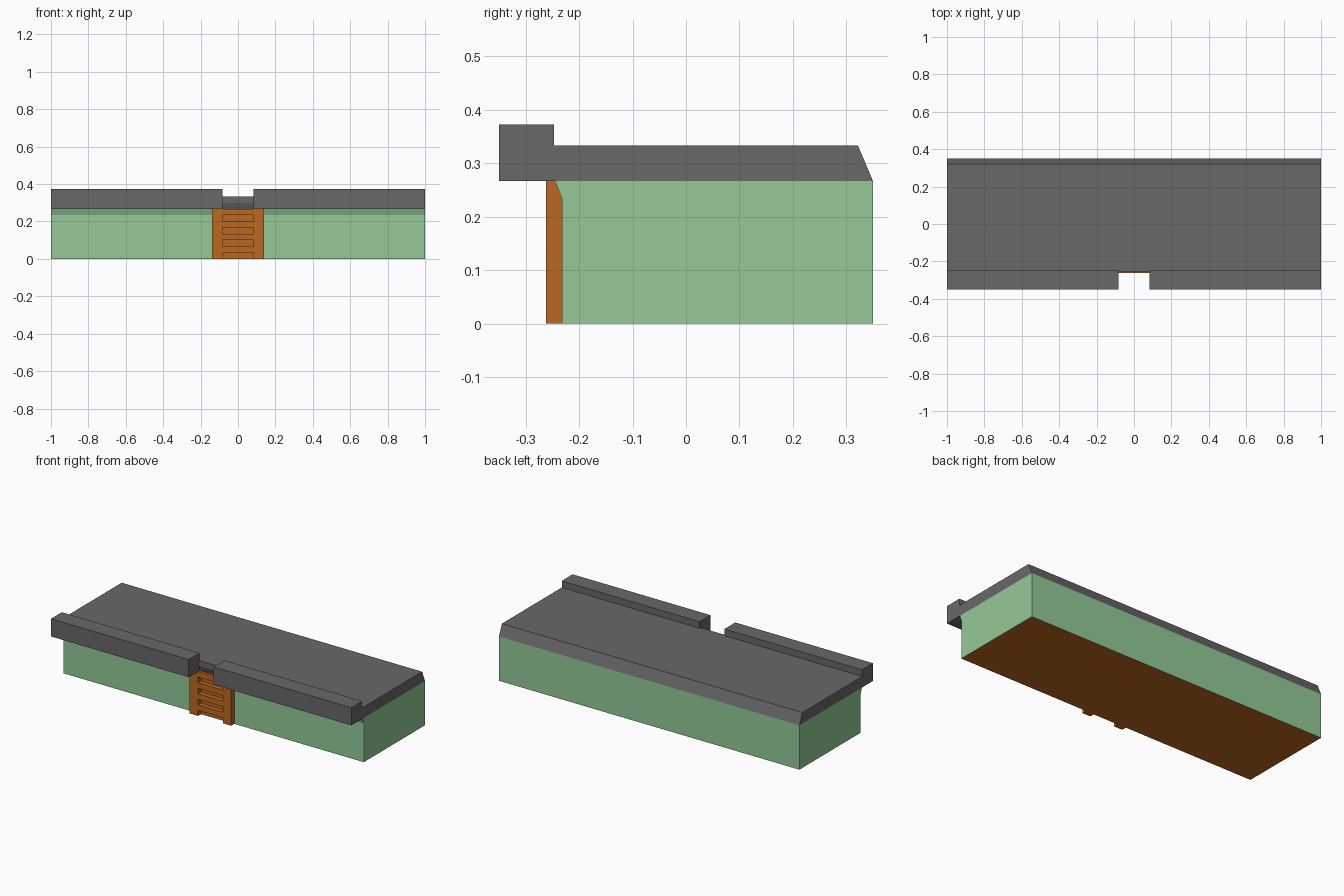
import bpy, bmesh

cube = bpy.data.objects.get("Cube")
if cube:
    bpy.data.objects.remove(cube, do_unlink=True)


def material(name, rgb):
    m = bpy.data.materials.new(name)
    m.use_nodes = True
    colour = (*rgb, 1.0)
    m.diffuse_color = colour
    m.node_tree.nodes["Principled BSDF"].inputs["Base Color"].default_value = colour
    return m


GREY = material("dark grey", (0.138, 0.138, 0.138))
GREEN = material("pale green", (0.292, 0.584, 0.309))
BROWN = material("orange brown", (0.497, 0.140, 0.015))


def prism(name, profiles, half, mats):
    """Extrude closed (y, z) profiles along x from -half to half."""
    bm = bmesh.new()
    for profile in profiles:
        face = bm.faces.new([bm.verts.new((-half, y, z)) for y, z in profile])
        ext = bmesh.ops.extrude_face_region(bm, geom=[face])["geom"]
        verts = [v for v in ext if isinstance(v, bmesh.types.BMVert)]
        bmesh.ops.translate(bm, verts=verts, vec=(2 * half, 0, 0))
    bmesh.ops.recalc_face_normals(bm, faces=bm.faces)
    mesh = bpy.data.meshes.new(name)
    bm.to_mesh(mesh)
    bm.free()
    obj = bpy.data.objects.new(name, mesh)
    bpy.context.collection.objects.link(obj)
    for m in mats:
        mesh.materials.append(m)
    return obj


def rect(y0, y1, z0, z1):
    return [(y0, z0), (y1, z0), (y1, z1), (y0, z1)]


def cut(obj, cutter):
    cutter.hide_render = True
    mod = obj.modifiers.new("cut", "BOOLEAN")
    mod.operation = "DIFFERENCE"
    mod.solver = "EXACT"
    mod.object = cutter
    bpy.context.view_layer.objects.active = obj
    bpy.ops.object.modifier_apply(modifier=mod.name)
    bpy.data.objects.remove(cutter, do_unlink=True)


WALL, EAVE, BACK = -0.232, -0.245, 0.35
STEP = 0.2667 / 8          # height of one rung or gap
TOP = 8 * STEP
ROOF, PARAPET, INNER = 0.333, 0.373, -0.247
NOTCH = 0.083

# Body, flared below the roof, with a brown underside
body = prism("body", [[(WALL, 0), (WALL, 7 * STEP), (EAVE, TOP),
                       (BACK, TOP), (BACK, 0)]], 1.0, [GREEN, BROWN])
for p in body.data.polygons:
    p.material_index = 1 if p.normal.z < -0.9 else 0

# Roof with front parapet and bevelled back edge
roof = prism("roof", [[(-BACK, TOP), (-BACK, PARAPET), (INNER, PARAPET),
                       (INNER, ROOF), (0.322, ROOF), (BACK, TOP)]], 1.0, [GREY])

# Gap in the parapet above the ladder, following the flared wall
cut(roof, prism("notch_cutter", [[
    (-0.4, 0.2), (-0.4, 0.45), (INNER, 0.45), (INNER, ROOF), (-0.257, ROOF),
    (-0.257, 9 * STEP), (EAVE, TOP), (-0.2193, 0.2)]], NOTCH, [GREY]))

# Ladder with recessed gaps between the rungs
ladder = prism("ladder", [rect(-0.262, WALL, 0, TOP)], 0.138, [BROWN])
gaps = [rect(-0.3, WALL - 0.002, 2 * i * STEP - (0.05 if i == 0 else 0),
             (2 * i + 1) * STEP) for i in range(4)]
cut(ladder, prism("gap_cutter", gaps, NOTCH, [BROWN]))
